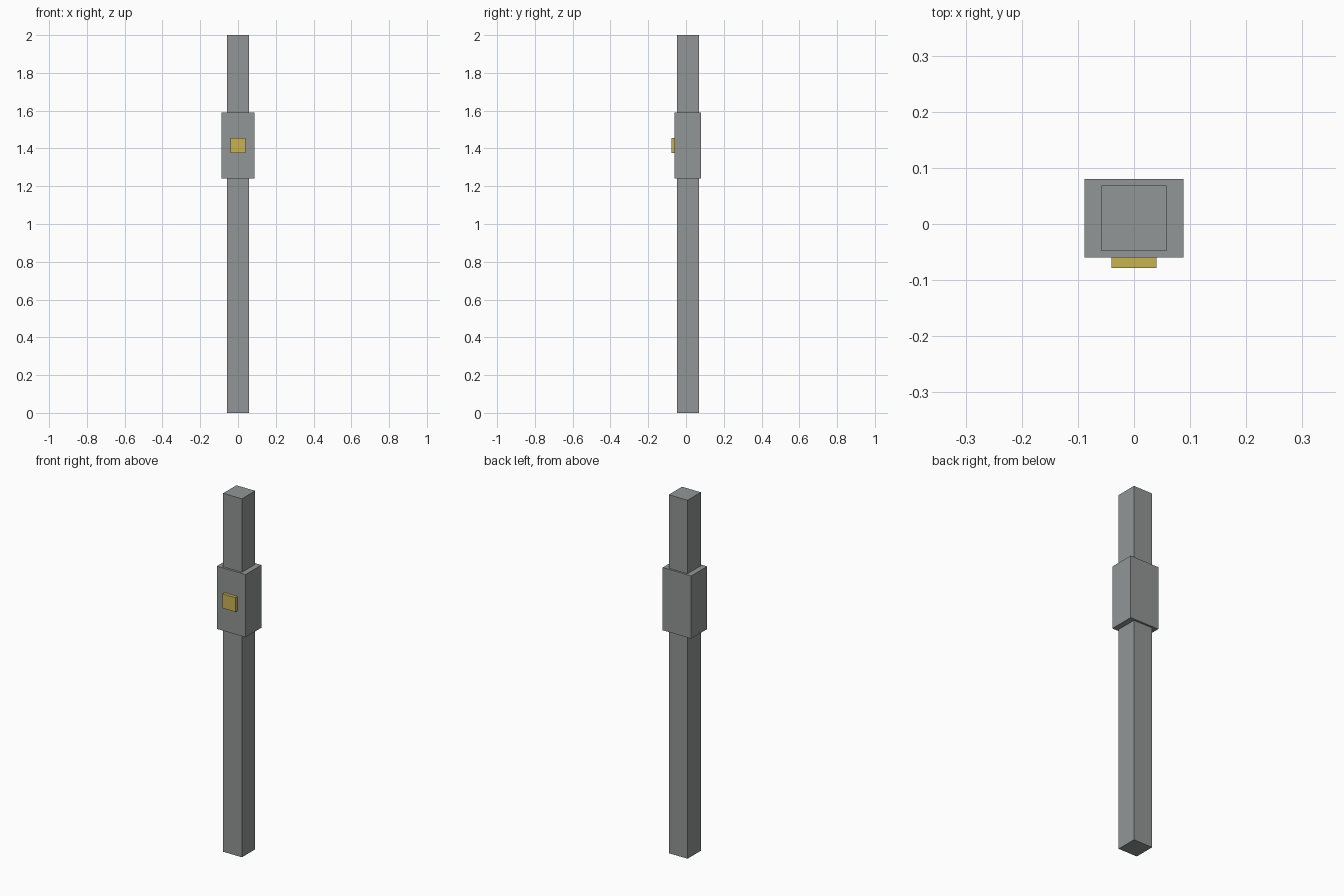
import bpy
import bmesh
from mathutils import Vector

cube = bpy.data.objects.get("Cube")
if cube:
    bpy.data.objects.remove(cube, do_unlink=True)


def make_material(name, rgb):
    mat = bpy.data.materials.new(name)
    mat.use_nodes = True
    color = (*rgb, 1.0)
    mat.diffuse_color = color
    mat.node_tree.nodes["Principled BSDF"].inputs["Base Color"].default_value = color
    return mat


def make_box(name, low, high, mat):
    """Box between two opposite corners."""
    low, high = Vector(low), Vector(high)
    bm = bmesh.new()
    bmesh.ops.create_cube(bm, size=1)
    bmesh.ops.scale(bm, vec=high - low, verts=bm.verts)
    bmesh.ops.translate(bm, vec=(low + high) / 2, verts=bm.verts)
    mesh = bpy.data.meshes.new(name)
    bm.to_mesh(mesh)
    bm.free()
    mesh.materials.append(mat)
    obj = bpy.data.objects.new(name, mesh)
    bpy.context.collection.objects.link(obj)
    return obj


gray = make_material("metal gray", (0.29, 0.305, 0.305))
yellow = make_material("button yellow", (0.58, 0.45, 0.085))

# Square post running the full height
make_box("post", (-0.058, -0.048, 0), (0.058, 0.069, 2), gray)
# Housing wrapped around the upper post
make_box("housing", (-0.088, -0.06, 1.24), (0.088, 0.08, 1.59), gray)
# Raised button on the front of the housing
make_box("button", (-0.04, -0.078, 1.375), (0.04, -0.06, 1.455), yellow)
